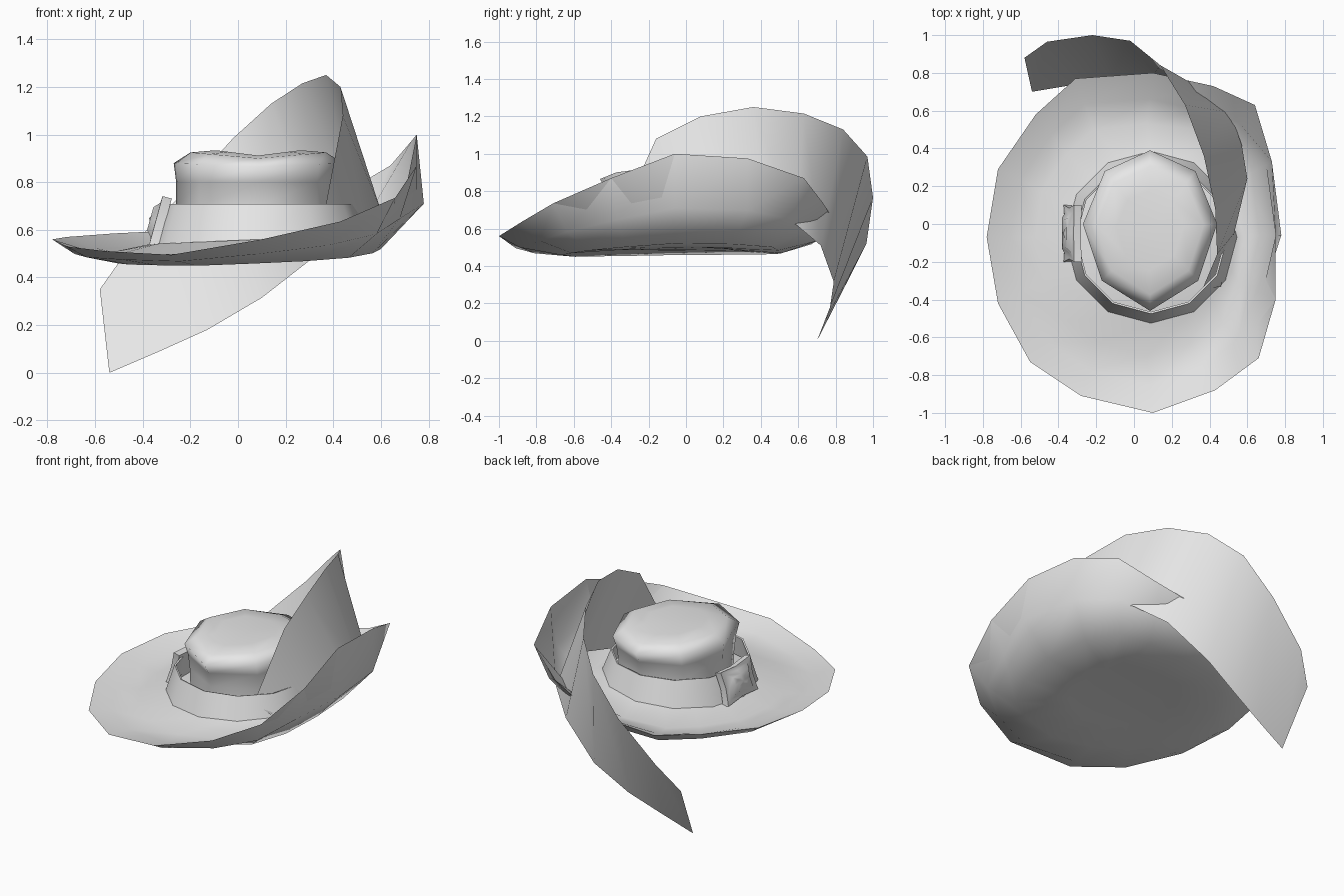
import bpy, bmesh, math
from mathutils import Vector

if "Cube" in bpy.data.objects:
    bpy.data.objects.remove(bpy.data.objects["Cube"])

felt = bpy.data.materials.new("light_grey")
felt.use_nodes = True
felt.diffuse_color = (0.8, 0.8, 0.8, 1)
felt.node_tree.nodes["Principled BSDF"].inputs["Base Color"].default_value = (0.8, 0.8, 0.8, 1)


def loft(name, rings, closed=True, cap_start=False, cap_end=None, angle=60):
    """Skin a list of equal-length rings; cap_end is an optional centre point."""
    bm = bmesh.new()
    rows = [[bm.verts.new(p) for p in ring] for ring in rings]
    n = len(rows[0])
    for a, b in zip(rows, rows[1:]):
        for i in range(n if closed else n - 1):
            j = (i + 1) % n
            bm.faces.new((a[i], a[j], b[j], b[i]))
    if cap_start:
        bm.faces.new(rows[0])
    if cap_end:
        tip = bm.verts.new(cap_end)
        for i in range(n):
            bm.faces.new((rows[-1][i], rows[-1][(i + 1) % n], tip))
    bmesh.ops.recalc_face_normals(bm, faces=bm.faces[:])
    mesh = bpy.data.meshes.new(name)
    bm.to_mesh(mesh)
    bm.free()
    mesh.materials.append(felt)
    ob = bpy.data.objects.new(name, mesh)
    bpy.context.collection.objects.link(ob)
    bpy.ops.object.select_all(action='DESELECT')
    ob.select_set(True)
    bpy.context.view_layer.objects.active = ob
    bpy.ops.object.shade_smooth_by_angle(angle=math.radians(angle))
    return ob


# Brim: a rim line swept up on the left, with rings derived from its height
rim = [(.1, -1, .56), (.43, -.88, .635), (.66, -.71, .735), (.75, -.4, .87),
       (.75, -.06, 1), (.73, .33, .975), (.64, .63, .87), (.42, .73, .74),
       (.1, .8, .63), (-.31, .77, .595), (-.52, .58, .585), (-.72, .29, .57),
       (-.78, -.07, .56), (-.72, -.42, .53), (-.55, -.73, .51), (-.28, -.91, .495)]


def brim_ring(scale, scale_gain, z, z_gain, power=1):
    ring = []
    for x, y, h in rim:
        t = (h - .5) / .5
        s = scale + scale_gain * abs(t) ** power
        ring.append((x * s, -.07 + (y + .07) * s, z + z_gain * t))
    return ring


def band_ring(radius, z, count, tilt=0):
    steps = [math.tau * i / count - math.pi / 2 for i in range(count)]
    return [(.09 + radius * math.cos(a), -.07 + radius * math.sin(a), z + tilt * math.cos(a))
            for a in steps]


loft("brim", [
    brim_ring(.35, .05, .48, .02),
    brim_ring(.62, .18, .45, .07),
    brim_ring(.88, .16, .47, .24, 6),
    rim,
    brim_ring(.84, .16, .49, .25, 6),
    brim_ring(.66, .12, .5, .06),
    band_ring(.46, .56, len(rim), .02),
], cap_start=True, cap_end=(.09, -.07, .565), angle=85)

# Crown: pinched at front and back, waisted, with a slightly dished top
outline = [(0, -.46), (.255, -.3), (.355, 0), (.24, .28),
           (0, .39), (-.24, .28), (-.355, 0), (-.255, -.3)]


def crown_ring(sx, sy, z, lift=0):
    return [(.085 + x * sx, -.03 + (y + .03) * sy, z + lift * abs(x) / .355)
            for x, y in outline]


loft("crown", [
    crown_ring(.95, .84, .55), crown_ring(.97, .84, .7), crown_ring(.97, .91, .8),
    crown_ring(1, 1, .865, .015), crown_ring(.8, .8, .9, .025),
    crown_ring(.5, .5, .912, .022),
], cap_end=(.085, -.03, .91), angle=120)

# Hat band: open tapered ring around the crown
loft("hat_band", [band_ring(.457, .555, 12, .02), band_ring(.405, .708, 12),
                  band_ring(.395, .705, 12), band_ring(.42, .57, 12)], angle=50)

# Buckle: leaning plate with a raised, lumpy centre
along = Vector((0, 1, 0))
up = Vector((.055, 0, .2)).normalized()
out = up.cross(along).normalized()
centre = Vector((-.325, -.05, .635))


def buckle_ring(half_width, half_height, depth):
    return [centre + along * half_width * a + up * half_height * b + out * depth
            for a, b in ((-1, -1), (0, -.88), (1, -1), (.9, 0), (1, 1), (0, .88), (-1, 1), (-.9, 0))]


loft("buckle", [
    buckle_ring(.15, .105, -.02), buckle_ring(.15, .105, .02),
    buckle_ring(.11, .075, .022), buckle_ring(.08, .05, .045), buckle_ring(.035, .02, .04),
], cap_start=True, cap_end=centre + out * .05)

# Feather: one sheet between its upper and lower edges, curling behind the brim
upper_edge = [(.36, -.35, .66), (.44, -.16, 1.08), (.43, .08, 1.2), (.37, .36, 1.25),
              (.27, .63, 1.215), (.14, .84, 1.13), (-.02, .97, .985), (-.22, 1, .765),
              (-.46, .965, .52), (-.58, .88, .35)]
lower_edge = [(.46, -.33, .6), (.53, -.05, .62), (.6, .24, .68), (.57, .42, .66),
              (.51, .59, .62), (.35, .72, .51), (.1, .79, .315), (-.13, .77, .18),
              (-.33, .735, .09), (-.54, .7, 0)]
loft("feather", [upper_edge, lower_edge], closed=False, angle=120)
